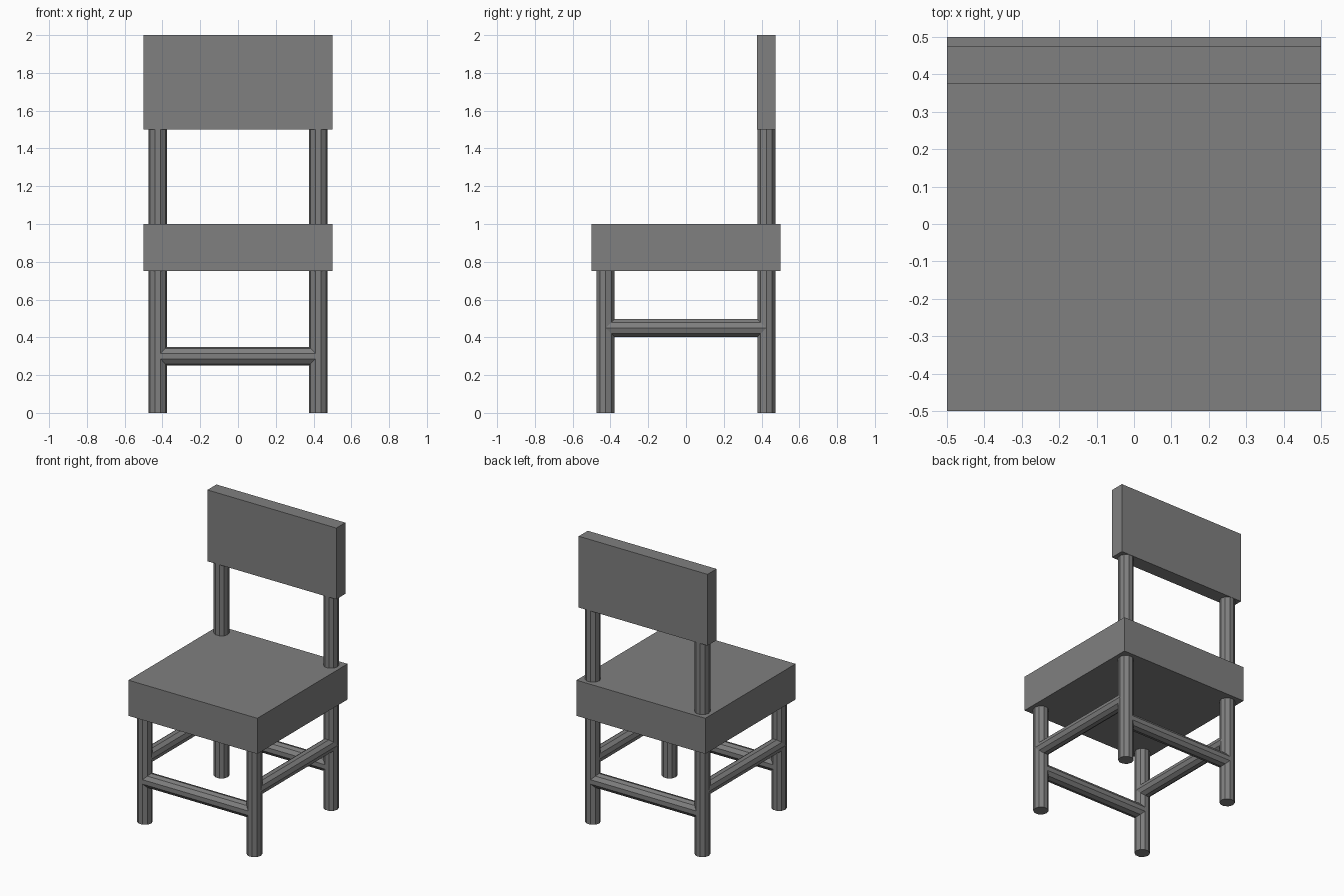
import bpy
from math import pi

if "Cube" in bpy.data.objects:
    bpy.data.objects.remove(bpy.data.objects["Cube"])

AXIS = 0.425   # leg centre offset from the middle
R = 0.05       # corner radius of the ten-sided bars

# Dark grey shared by every part
grey = bpy.data.materials.new("dark_grey")
grey.diffuse_color = (0.214, 0.214, 0.214, 1)
grey.use_nodes = True
grey.node_tree.nodes["Principled BSDF"].inputs["Base Color"].default_value = grey.diffuse_color


def box(name, size, loc):
    bpy.ops.mesh.primitive_cube_add(size=1, location=loc)
    ob = bpy.context.object
    ob.name = name
    ob.scale = size
    bpy.ops.object.transform_apply(location=False, rotation=False, scale=True)
    ob.data.materials.append(grey)


def bar(name, length, loc, rot=(0, 0, 0)):
    """Ten-sided bar with corners on its local x axis, flats on its y axis."""
    bpy.ops.mesh.primitive_cylinder_add(vertices=10, radius=R, depth=length)
    ob = bpy.context.object
    ob.name = name
    ob.rotation_euler = (0, 0, pi / 2)
    bpy.ops.object.transform_apply(location=False, rotation=True, scale=False)
    ob.rotation_euler = rot
    ob.location = loc
    ob.data.materials.append(grey)


# Seat and backrest
box("seat", (1, 1, 0.25), (0, 0, 0.875))
box("backrest", (1, 0.1, 0.5), (0, AXIS, 1.75))

# Legs, backrest posts and side rails
for side, sx in (("left", -1), ("right", 1)):
    x = sx * AXIS
    bar(f"{side}_front_leg", 0.75, (x, -AXIS, 0.375))
    bar(f"{side}_back_leg", 0.75, (x, AXIS, 0.375))
    bar(f"{side}_back_post", 0.5, (x, AXIS, 1.25))
    bar(f"{side}_rail", 2 * AXIS, (x, 0, 0.45), (pi / 2, 0, 0))

# Front and back rails, set lower
for end, sy in (("front", -1), ("back", 1)):
    bar(f"{end}_rail", 2 * AXIS, (0, sy * AXIS, 0.3), (0, pi / 2, 0))
